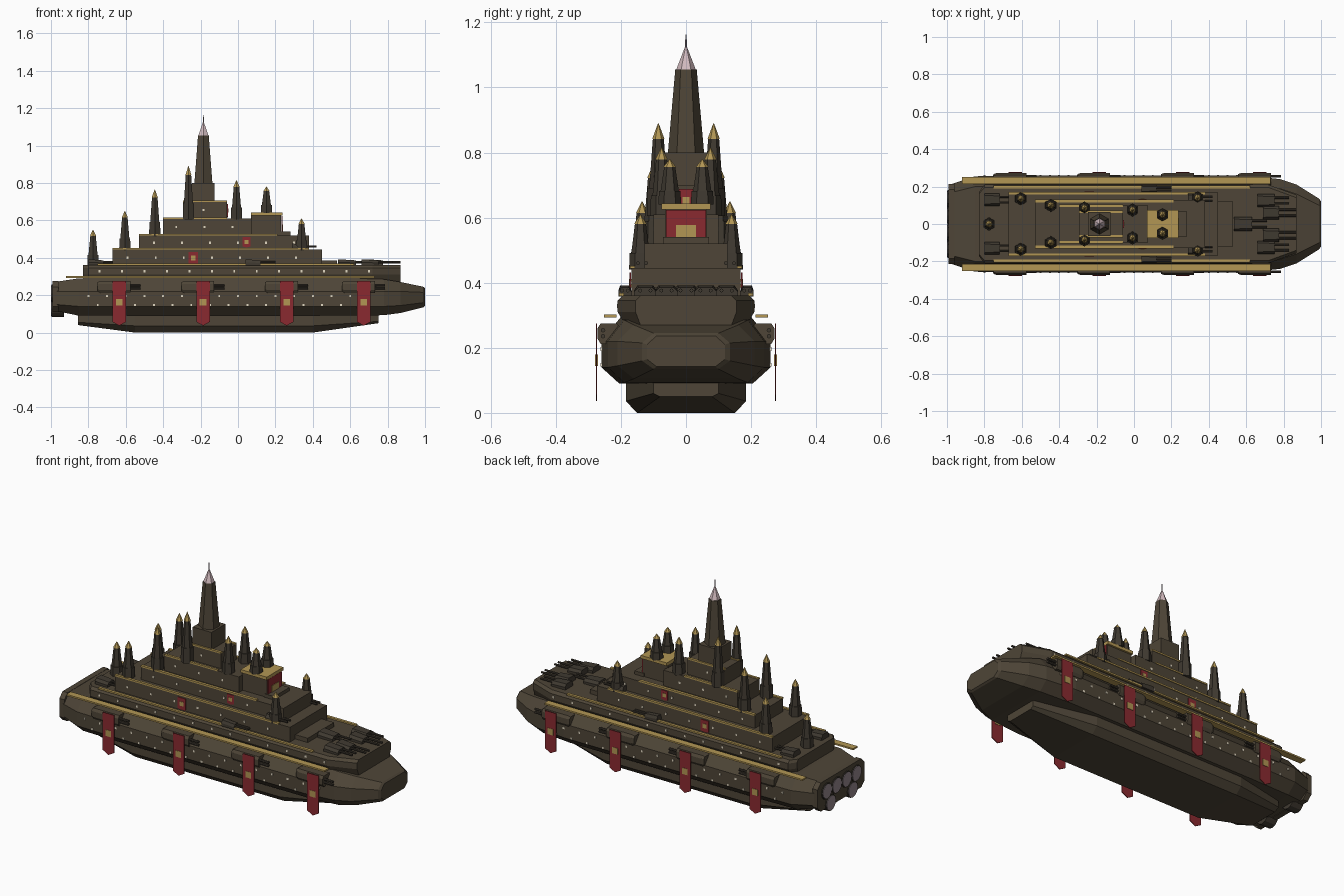
import bpy, bmesh, math
from mathutils import Matrix, Vector


def srgb(r, g, b):
    return [((c / 255 + 0.055) / 1.055) ** 2.4 for c in (r, g, b)] + [1]


def material(name, *rgb):
    m = bpy.data.materials.new(name)
    m.diffuse_color = srgb(*rgb)
    return m


HULL = material("hull_brown", 78, 69, 55)
DARK = material("dark_brown", 64, 58, 49)
GOLD = material("gold", 178, 150, 84)
RED = material("banner_red", 138, 42, 48)
WINDOW = material("window_cream", 228, 218, 196)
ENGINE = material("engine_grey", 150, 136, 142)
TIP = material("spire_pink", 212, 188, 192)
parts = {}


def part(name, mat):
    """Geometry collector: everything sharing a part name becomes one object."""
    return parts.setdefault(name, (bmesh.new(), mat))[0]


def box(bm, x0, x1, y0, y1, z0, z1):
    size = Matrix.Diagonal((x1 - x0, y1 - y0, z1 - z0, 1))
    mid = Matrix.Translation(((x0 + x1) / 2, (y0 + y1) / 2, (z0 + z1) / 2))
    bmesh.ops.create_cube(bm, size=1, matrix=mid @ size)


def frustum(bm, x, y, z0, z1, r0, r1, n=6):
    bmesh.ops.create_cone(bm, cap_ends=True, segments=n, radius1=r0, radius2=r1, depth=z1 - z0,
                          matrix=Matrix.Translation((x, y, (z0 + z1) / 2)))


def tube(bm, x0, x1, y, z, r, n=8):
    bmesh.ops.create_cone(bm, cap_ends=True, segments=n, radius1=r, radius2=r, depth=x1 - x0,
                          matrix=Matrix.Translation(((x0 + x1) / 2, y, z)) @ Matrix.Rotation(math.pi / 2, 4, 'Y'))


def loft(bm, sections, y=0):
    """Skin eight-sided sections: x, top/mid/bottom half widths, four heights."""
    rings = []
    for x, top, mid, bot, z0, z1, z2, z3 in sections:
        half = [(bot, z0), (mid, z1), (mid, z2), (top, z3)]
        pts = half + [(-w, z) for w, z in reversed(half)]
        rings.append([bm.verts.new((x, y + w, z)) for w, z in pts])
    for a, b in zip(rings, rings[1:]):
        for i in range(8):
            j = (i + 1) % 8
            bm.faces.new((a[i], a[j], b[j], b[i]))
    bm.faces.new(rings[0])
    bm.faces.new(rings[-1])


def prism(bm, outline, offset):
    """Extrude a flat outline by an offset vector."""
    a = [bm.verts.new(p) for p in outline]
    b = [bm.verts.new(Vector(p) + Vector(offset)) for p in outline]
    bm.faces.new(a)
    bm.faces.new(b)
    for i in range(len(a)):
        j = (i + 1) % len(a)
        bm.faces.new((a[i], a[j], b[j], b[i]))


# Hull, keel and stern plate
loft(part("hull", HULL), [
    (-0.97, 0.17, 0.215, 0.16, 0.115, 0.15, 0.22, 0.272),
    (-0.85, 0.20, 0.255, 0.20, 0.09, 0.14, 0.22, 0.29),
    (-0.60, 0.20, 0.26, 0.205, 0.09, 0.14, 0.22, 0.295),
    (0.60, 0.20, 0.26, 0.205, 0.09, 0.14, 0.22, 0.295),
    (0.78, 0.19, 0.24, 0.19, 0.093, 0.14, 0.22, 0.285),
    (0.87, 0.16, 0.21, 0.16, 0.105, 0.145, 0.22, 0.27),
    (0.99, 0.10, 0.135, 0.10, 0.135, 0.16, 0.215, 0.245),
    (1.0, 0.09, 0.12, 0.09, 0.142, 0.165, 0.21, 0.237)])
loft(part("keel", HULL), [
    (-0.855, 0.12, 0.12, 0.09, 0.04, 0.055, 0.09, 0.10),
    (-0.55, 0.185, 0.185, 0.15, 0.0, 0.036, 0.09, 0.10),
    (0.40, 0.185, 0.185, 0.15, 0.0, 0.036, 0.09, 0.10),
    (0.75, 0.10, 0.10, 0.08, 0.05, 0.06, 0.09, 0.10)])
loft(part("stern_plate", HULL), [
    (x, 0.185, 0.215, 0.185, 0.11, 0.14, 0.245, 0.275) for x in (-0.992, -0.96)])

# Engine nozzles: a row of four above a pair
for y, z in [(s * w, h) for s in (-1, 1) for w, h in ((0.045, 0.21), (0.135, 0.21), (0.10, 0.13))]:
    tube(part("engine_nozzles", DARK), -0.997, -0.93, y, z, 0.046, 12)
    tube(part("engine_discs", ENGINE), -1.0, -0.996, y, z, 0.041, 12)

# Lowest deck with chamfered sides
loft(part("main_deck", HULL), [
    (-0.83, 0.16, 0.17, 0.16, 0.285, 0.31, 0.345, 0.36),
    (-0.80, 0.195, 0.21, 0.195, 0.285, 0.31, 0.345, 0.36),
    (0.72, 0.195, 0.21, 0.195, 0.285, 0.31, 0.345, 0.36),
    (0.87, 0.14, 0.155, 0.14, 0.27, 0.31, 0.345, 0.36)])

# Stepped decks: x range, half width, heights
TIERS = [(-0.67, 0.45, 0.168, 0.355, 0.445), (-0.53, 0.38, 0.128, 0.44, 0.52),
         (-0.40, 0.075, 0.10, 0.515, 0.61), (-0.295, -0.06, 0.07, 0.605, 0.70)]
for x0, x1, w, z0, z1 in TIERS:
    box(part("upper_decks", HULL), x0, x1, -w, w, z0, z1)
box(part("upper_decks", HULL), 0.45, 0.53, -0.12, 0.12, 0.355, 0.385)
box(part("upper_decks", HULL), 0.22, 0.28, -0.07, 0.07, 0.515, 0.54)
box(part("bridge", HULL), 0.07, 0.23, -0.065, 0.065, 0.50, 0.626)
box(part("bridge_roof", GOLD), 0.07, 0.237, -0.076, 0.076, 0.625, 0.643)

# Gold rails along deck edges: x range, inner and outer y, top
RAILS = [(-0.92, 0.73, 0.213, 0.252, 0.302), (-0.75, 0.62, 0.19, 0.206, 0.368),
         (-0.67, 0.38, 0.157, 0.172, 0.452), (-0.53, 0.21, 0.116, 0.132, 0.527),
         (-0.40, -0.06, 0.09, 0.103, 0.616), (-0.295, -0.06, 0.058, 0.073, 0.706)]
for x0, x1, y0, y1, z in RAILS:
    for s in (-1, 1):
        box(part("gold_rails", GOLD), x0, x1, *sorted((s * y0, s * y1)), z - 0.009, z)

# Central tower
TX = -0.185
box(part("tower_base", HULL), TX - 0.06, TX + 0.06, -0.064, 0.064, 0.695, 0.80)
frustum(part("tower", HULL), TX, 0, 0.795, 1.055, 0.056, 0.033)
frustum(part("tower_tip", TIP), TX, 0, 1.055, 1.125, 0.030, 0.003)
frustum(part("tower_antenna", ENGINE), TX, 0, 1.11, 1.163, 0.003, 0.002)

# Small spires: x, y, base, top (mirrored unless on the centre line)
SPIRES = [(-0.775, 0, 0.355, 0.55), (-0.605, 0.135, 0.44, 0.65), (-0.445, 0.10, 0.515, 0.765),
          (-0.265, 0.085, 0.605, 0.89), (-0.008, 0.075, 0.605, 0.815),
          (0.152, 0.05, 0.64, 0.78), (0.34, 0.14, 0.44, 0.61)]
for x, y, z0, z1 in SPIRES:
    h = z1 - z0
    for s in ((-1, 1) if y else (1,)):
        frustum(part("spire_bases", DARK), x, s * y, z0, z0 + 0.3 * h, 0.035, 0.033)
        frustum(part("spire_shafts", DARK), x, s * y, z0 + 0.3 * h, z0 + 0.83 * h, 0.028, 0.017)
        frustum(part("spire_tips", GOLD), x, s * y, z0 + 0.83 * h, z1, 0.019, 0.001)

# Deck turrets: x range, barrel end, y, half width, deck height
TURRETS = [(0.535, 0.63, 0.71, 0, 0.038, 0.358), (0.69, 0.775, 0.87, 0.06, 0.035, 0.358),
           (0.66, 0.75, 0.83, 0.125, 0.035, 0.358), (-0.80, -0.72, -0.64, 0.13, 0.033, 0.358),
           (0.04, 0.12, 0.20, 0.188, 0.02, 0.358), (0.29, 0.35, 0.42, 0.135, 0.028, 0.442)]
for x0, x1, xe, y, w, z in TURRETS:
    for s in ((-1, 1) if y else (1,)):
        loft(part("turrets", DARK), [(x0, w * .7, w, w, z, z, z + 0.018, z + 0.034),
                                     (x1, w * .6, w, w, z, z, z + 0.014, z + 0.028)], s * y)
        for b in (-0.45, 0.45):
            tube(part("turret_barrels", DARK), x1 - 0.01, xe, s * y + b * w, z + 0.018, 0.006)


def banner(x, z0, z1, w, y, s, point):
    """Pointed cloth hung on a side wall, with a square gold emblem."""
    shape = [(-w, z1), (w, z1), (w, z0 + point), (0, z0), (-w, z0 + point)]
    prism(part("banners", RED), [(x + a, s * y, z) for a, z in shape], (0, s * 0.004, 0))
    c, e = (z0 + z1) / 2 + point * 0.3, w * 0.5
    box(part("emblems", GOLD), x - e, x + e, *sorted((s * (y - 0.002), s * (y + 0.006))), c - e, c + e)


# Side gun mounts with hanging banners
for s in (-1, 1):
    for x in (-0.635, -0.187, 0.26, 0.672):
        loft(part("side_gun_mounts", HULL), [
            (x - 0.115, 0.022, 0.03, 0.022, 0.22, 0.23, 0.26, 0.27),
            (x - 0.10, 0.025, 0.035, 0.025, 0.212, 0.228, 0.26, 0.275),
            (x + 0.06, 0.025, 0.035, 0.025, 0.212, 0.228, 0.26, 0.275)], s * 0.237)
        for z in (0.236, 0.254):
            tube(part("side_gun_barrels", DARK), x + 0.05, x + 0.115, s * 0.255, z, 0.007)
        banner(x, 0.037, 0.275, 0.036, 0.273, s, 0.02)
    banner(-0.24, 0.362, 0.432, 0.025, 0.169, s, 0.005)
    banner(0.045, 0.455, 0.512, 0.021, 0.129, s, 0.005)

# Forward-facing banners on the bridge and the deck behind it
for x, w, z0, z1, p, e, c in ((0.232, 0.062, 0.432, 0.624, 0.035, 0.031, 0.546),
                              (-0.058, 0.022, 0.615, 0.688, 0.005, 0.011, 0.653)):
    prism(part("banners", RED), [(x, a, z) for a, z in (
        (-w, z1), (w, z1), (w, z0 + p), (w * 0.55, z0), (-w * 0.55, z0), (-w, z0 + p))], (0.005, 0, 0))
    box(part("emblems", GOLD), x, x + 0.008, -e, e, c - e, c + e)

# Window rows: x range, spacing, wall y, height
WINDOWS = [(-0.80, 0.70, 0.10, 0.26, 0.196), (-0.75, 0.70, 0.10, 0.26, 0.148),
           (-0.74, 0.70, 0.12, 0.21, 0.328), (-0.59, 0.42, 0.15, 0.168, 0.40),
           (-0.45, 0.30, 0.15, 0.128, 0.48), (-0.33, 0.05, 0.15, 0.10, 0.565),
           (-0.185, -0.10, 0.2, 0.07, 0.655)]
for x0, x1, step, y, z in WINDOWS:
    for i in range(int((x1 - x0) / step) + 1):
        x = x0 + i * step
        for s in (-1, 1):
            box(part("windows", WINDOW), x - 0.005, x + 0.005,
                *sorted((s * (y - 0.003), s * (y + 0.002))), z - 0.006, z + 0.006)

# Turn every collector into an object
for name, (bm, mat) in parts.items():
    bmesh.ops.recalc_face_normals(bm, faces=bm.faces)
    mesh = bpy.data.meshes.new(name)
    bm.to_mesh(mesh)
    bm.free()
    mesh.materials.append(mat)
    bpy.context.collection.objects.link(bpy.data.objects.new(name, mesh))
